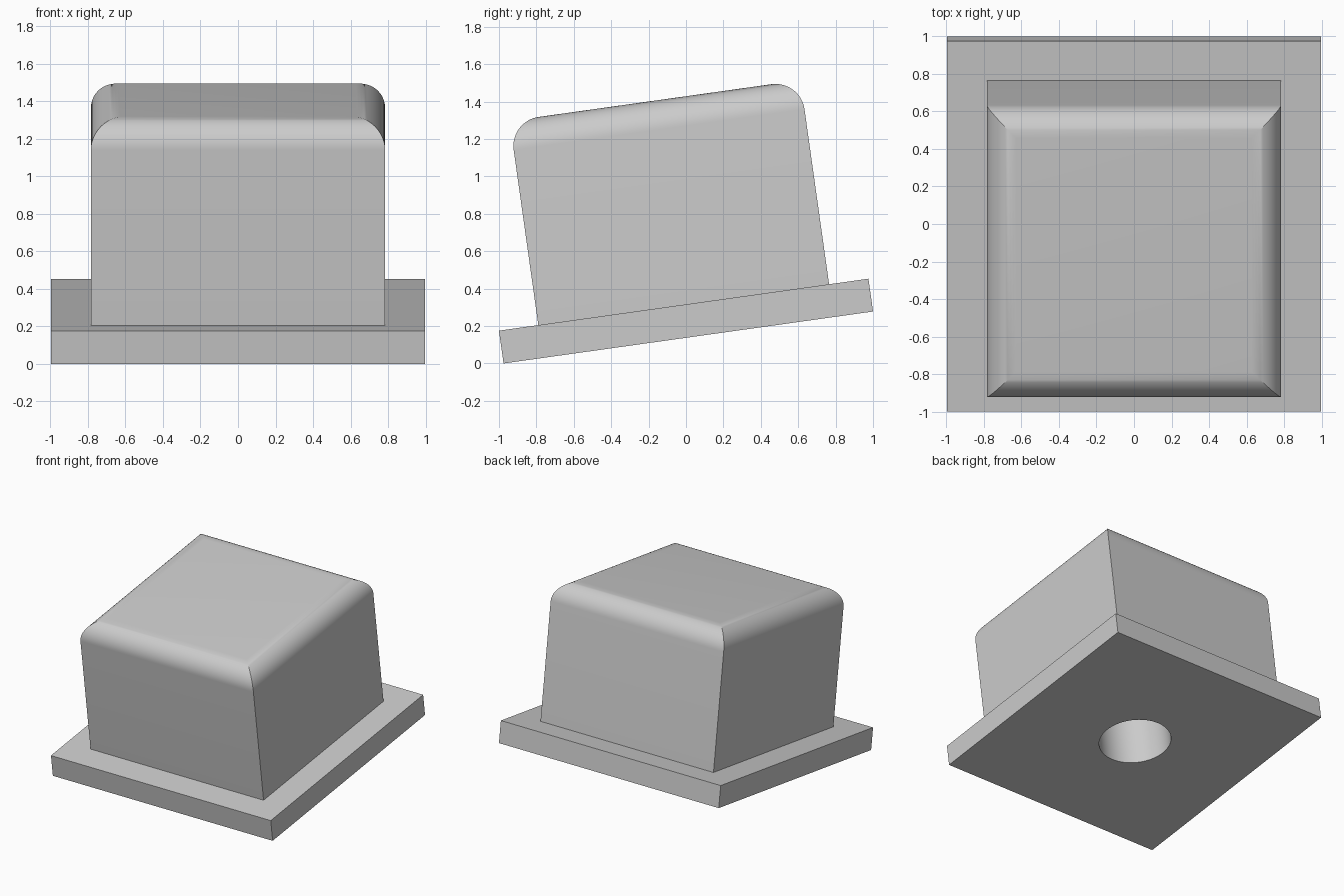
import bpy, bmesh, math
from mathutils import Matrix

if "Cube" in bpy.data.objects:
    bpy.data.objects.remove(bpy.data.objects["Cube"], do_unlink=True)

TILT = math.radians(8)
PLATE, THICK = 1.995, 0.177      # square plate side and thickness
CAP, HEIGHT, ROUND = 1.57, 1.102, 0.157
HOLE_R, HOLE_DEPTH = 0.272, 0.65

grey = bpy.data.materials.new("plain grey")
grey.use_nodes = True
grey.diffuse_color = (0.6, 0.6, 0.6, 1)
grey.node_tree.nodes["Principled BSDF"].inputs["Base Color"].default_value = (0.6, 0.6, 0.6, 1)


def finish(name, bm):
    bmesh.ops.recalc_face_normals(bm, faces=bm.faces)
    mesh = bpy.data.meshes.new(name)
    bm.to_mesh(mesh)
    bm.free()
    mesh.materials.append(grey)
    obj = bpy.data.objects.new(name, mesh)
    bpy.context.collection.objects.link(obj)
    return obj


def square_stack(name, levels):
    """Solid made of stacked square rings given as (half side, height)."""
    bm = bmesh.new()
    rings = [[bm.verts.new((sx * h, sy * h, z))
              for sx, sy in ((-1, -1), (1, -1), (1, 1), (-1, 1))] for h, z in levels]
    for low, high in zip(rings, rings[1:]):
        for i in range(4):
            j = (i + 1) % 4
            bm.faces.new((low[i], low[j], high[j], high[i]))
    bm.faces.new(rings[0][::-1])
    bm.faces.new(rings[-1])
    return finish(name, bm)


def combine(target, other, operation):
    mod = target.modifiers.new(operation.lower(), 'BOOLEAN')
    mod.operation, mod.object, mod.solver = operation, other, 'EXACT'
    bpy.context.view_layer.objects.active = target
    bpy.ops.object.modifier_apply(modifier=mod.name)
    bpy.data.objects.remove(other, do_unlink=True)


# Flat base plate
button = square_stack("button_on_plate", [(PLATE / 2, 0), (PLATE / 2, THICK)])

# Block with rounded, mitred top edges, sunk slightly into the plate
top = THICK + HEIGHT
levels = [(CAP / 2, THICK / 2)]
for i in range(17):
    a = math.pi / 2 * i / 16
    levels.append((CAP / 2 - ROUND * (1 - math.cos(a)), top - ROUND * (1 - math.sin(a))))
combine(button, square_stack("cap", levels), 'UNION')

# Round blind hole in the underside
bm = bmesh.new()
bmesh.ops.create_cone(bm, cap_ends=True, segments=64, radius1=HOLE_R, radius2=HOLE_R,
                      depth=2 * HOLE_DEPTH)
combine(button, finish("hole_cutter", bm), 'DIFFERENCE')

# Tilt everything and rest the front edge on the ground
button.data.transform(Matrix.Translation(
    (0, THICK / 2 * math.sin(TILT), PLATE / 2 * math.sin(TILT)))
    @ Matrix.Rotation(TILT, 4, 'X'))

bpy.ops.object.select_all(action='DESELECT')
button.select_set(True)
bpy.context.view_layer.objects.active = button
bpy.ops.object.shade_smooth_by_angle(angle=math.radians(25))
